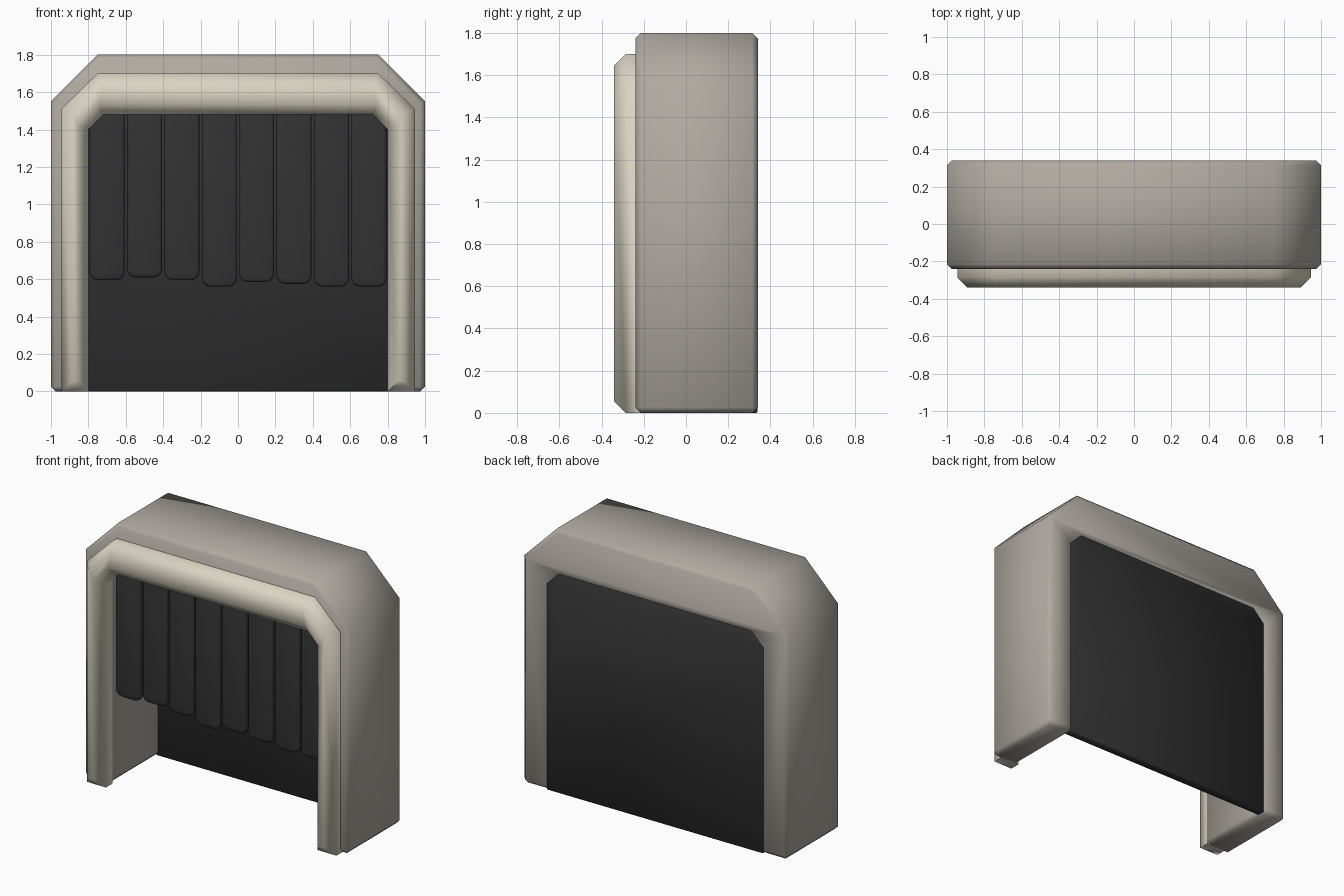
import bpy, bmesh, math

if "Cube" in bpy.data.objects:
    bpy.data.objects.remove(bpy.data.objects["Cube"])


def material(name, rgb):
    m = bpy.data.materials.new(name)
    m.diffuse_color = (*rgb, 1)
    m.use_nodes = True
    m.node_tree.nodes["Principled BSDF"].inputs["Base Color"].default_value = m.diffuse_color
    return m


TAUPE = material("taupe", (0.43, 0.395, 0.355))
CREAM = material("cream", (0.70, 0.655, 0.54))
BLACK = material("charcoal", (0.031, 0.031, 0.031))


def chamfered(w, top, cut_x, cut_z):
    """Door-shaped outline with two cut upper corners, left foot to right foot."""
    half = [(w, 0), (w, top - cut_z), (w - cut_x, top)]
    return [(-x, z) for x, z in half] + half[::-1]


def extrude_part(name, outline, y0, y1, mat, bevel=0, segments=1, front_only=False):
    """Extrude an x-z outline along y and bevel its square edges."""
    bm = bmesh.new()
    face = bm.faces.new([bm.verts.new((x, y0, z)) for x, z in outline])
    ext = bmesh.ops.extrude_face_region(bm, geom=[face])
    for v in ext["geom"]:
        if isinstance(v, bmesh.types.BMVert):
            v.co.y = y1
    bmesh.ops.recalc_face_normals(bm, faces=bm.faces)
    if bevel:
        if front_only:
            edges = [e for e in bm.edges if all(abs(v.co.y - y0) < 1e-5 for v in e.verts)]
        else:
            edges = [e for e in bm.edges if e.calc_face_angle() > math.radians(60)]
        bmesh.ops.bevel(bm, geom=edges, offset=bevel, segments=segments,
                        profile=0.5, affect='EDGES', clamp_overlap=True)
    for f in bm.faces:
        f.smooth = True
    me = bpy.data.meshes.new(name)
    bm.to_mesh(me)
    bm.free()
    me.set_sharp_from_angle(angle=math.radians(60))
    me.materials.append(mat)
    ob = bpy.data.objects.new(name, me)
    bpy.context.collection.objects.link(ob)
    return ob


inner = chamfered(0.80, 1.48, 0.08, 0.08)

# Deep outer arch
extrude_part("arch_frame", chamfered(1.0, 1.8, 0.25, 0.25) + inner[::-1],
             -0.24, 0.34, TAUPE, bevel=0.025)

# Raised padded trim on the front
extrude_part("front_trim", chamfered(0.945, 1.70, 0.195, 0.19) + inner[::-1],
             -0.34, -0.212, CREAM, bevel=0.055, front_only=True)

# Back panel closing the arch
extrude_part("back_panel", chamfered(0.82, 1.50, 0.09, 0.09),
             0.28, 0.339, BLACK, bevel=0.006)

# Hanging curtain strips with rounded lower corners
bottoms = [0.595, 0.61, 0.595, 0.56, 0.585, 0.575, 0.56, 0.56]
R, HALF = 0.045, 0.093
for i, zb in enumerate(bottoms):
    cx = -0.7 + 0.2 * i
    arc = [(HALF - R + R * math.cos(a), zb + R - R * math.sin(a))
           for a in (math.pi / 2 * k / 5 for k in range(6))]
    right = [(HALF, 1.50)] + arc
    pts = right + [(-x, z) for x, z in right[::-1]]
    extrude_part(f"curtain_strip_{i + 1}", [(cx + x, z) for x, z in pts],
                 -0.19, -0.15, BLACK, bevel=0.012, segments=2)
